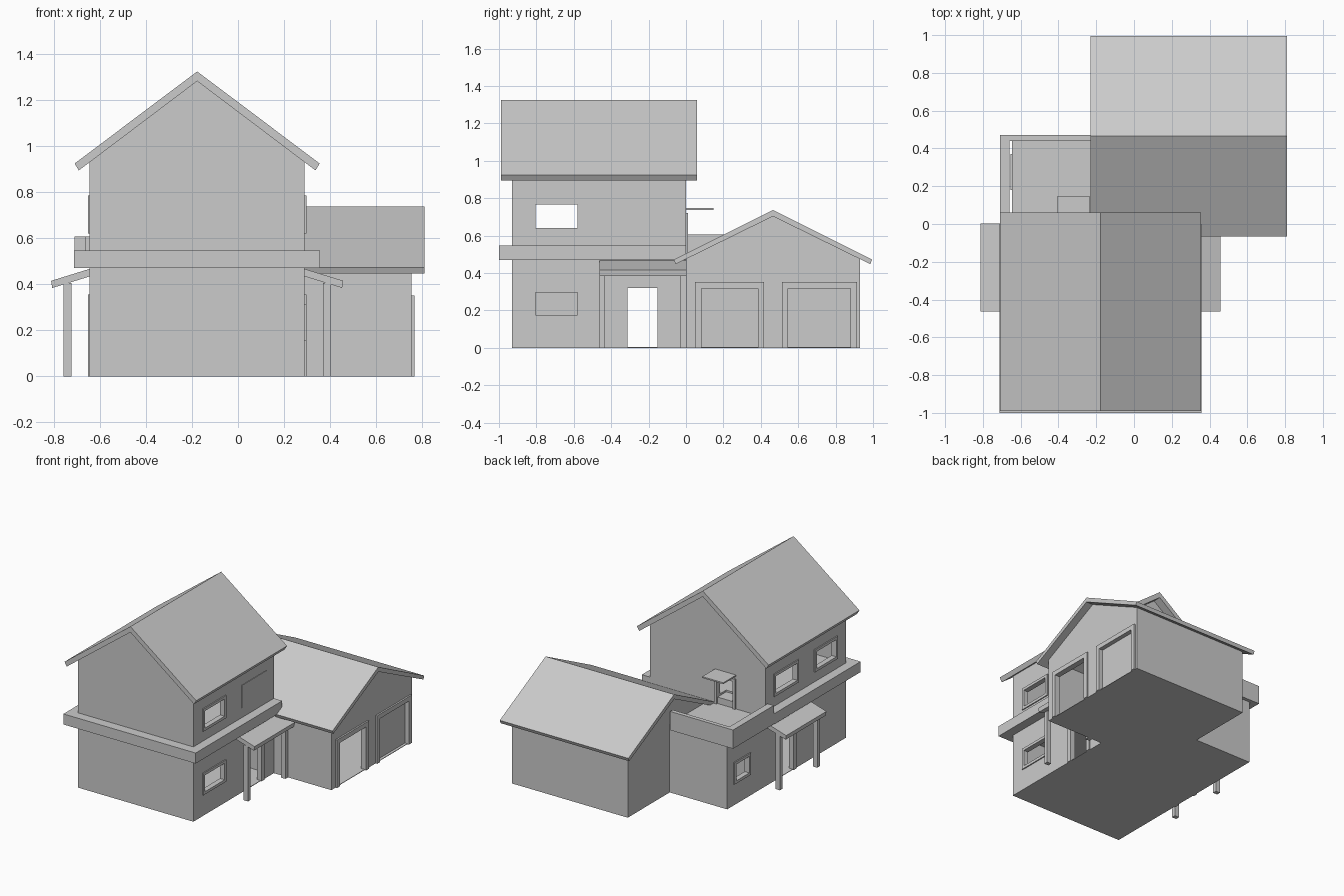
import bpy

if "Cube" in bpy.data.objects:
    bpy.data.objects.remove(bpy.data.objects["Cube"])

mat = bpy.data.materials.new("plain grey")
mat.use_nodes = True
GREY = (0.6, 0.6, 0.6, 1)
mat.diffuse_color = GREY
mat.node_tree.nodes["Principled BSDF"].inputs["Base Color"].default_value = GREY

CX = -0.1775      # centre line of the main house
HALF = 0.4675     # half width of the main house
T = 0.03          # wall thickness
LEFT, RIGHT = CX - HALF, CX + HALF
FRONT = -0.93


def prism(name, profile, axis, a, b):
    """Extrude a 2D profile from a to b; (x, z) along y or (y, z) along x."""
    def place(p, t):
        return (p[0], t, p[1]) if axis == "y" else (t, p[0], p[1])
    n = len(profile)
    verts = [place(p, t) for t in (a, b) for p in profile]
    faces = [list(range(n))[::-1], list(range(n, 2 * n))]
    faces += [[i, (i + 1) % n, n + (i + 1) % n, n + i] for i in range(n)]
    mesh = bpy.data.meshes.new(name)
    mesh.from_pydata(verts, [], faces)
    area = sum(p[0] * q[1] - q[0] * p[1]
               for p, q in zip(profile, profile[1:] + profile[:1]))
    if (area > 0) == (axis == "y"):
        mesh.flip_normals()
    mesh.materials.append(mat)
    ob = bpy.data.objects.new(name, mesh)
    bpy.context.collection.objects.link(ob)
    return ob


def box(name, x, y, z):
    pts = [(x[0], z[0]), (x[1], z[0]), (x[1], z[1]), (x[0], z[1])]
    return prism(name, pts, "y", *y)


def cut(target, cutter):
    """Subtract the cutter for good and remove it."""
    mod = target.modifiers.new("cut", "BOOLEAN")
    mod.operation, mod.solver, mod.object = "DIFFERENCE", "EXACT", cutter
    bpy.context.view_layer.objects.active = target
    bpy.ops.object.modifier_apply(modifier=mod.name)
    bpy.data.objects.remove(cutter)


def opening(wall, x, y, z):
    cut(wall, box("cutter", (x - 0.06, x + 0.06), y, z))


def frame(name, x, y, z, w, sill=True, out=0.008):
    """Trim around an opening in a wall that faces along x."""
    xs = (x - out, x + out)
    for tag, s in (("front", (y[0] - w, y[0])), ("back", (y[1], y[1] + w))):
        box(f"{name}_{tag}_jamb", xs, s, (z[0] - (w if sill else 0), z[1] + w))
    box(name + "_head", xs, y, (z[1], z[1] + w))
    if sill:
        box(name + "_sill", xs, y, (z[0] - w, z[0]))


def gable(c, half, base, eave, apex):
    return [(c - half, base), (c + half, base), (c + half, eave),
            (c, apex), (c - half, eave)]


def gable_roof(name, c, half, eave, apex, drop, kick, axis, a, b):
    """Chevron roof whose eave ends are cut square to the slope."""
    prof = [(c - half, eave), (c - half + kick, eave - drop * 0.72),
            (c, apex - drop), (c + half - kick, eave - drop * 0.72),
            (c + half, eave), (c, apex)]
    return prism(name, prof, axis, a, b)


# Hollow storeys
lower = box("lower_walls", (LEFT, RIGHT), (FRONT, 0), (0, 0.48))
cut(lower, box("cutter", (LEFT + T, RIGHT - T), (FRONT + T, -T), (0.004, 0.46)))

upper = prism("upper_walls", gable(CX, HALF, 0.53, 0.935, 1.285), "y", FRONT, 0)
cut(upper, prism("cutter", gable(CX, HALF - T, 0.56, 0.92, 1.25), "y",
                 FRONT + T, -T))

rear = box("rear_wing_walls", (LEFT, -0.15), (-0.01, 0.445), (0, 0.5))
cut(rear, box("cutter", (LEFT + T, -0.18), (0.01, 0.415), (0.004, 0.46)))

garage = prism("garage_walls", gable(0.465, 0.465, 0, 0.475, 0.705),
               "x", -0.18, 0.755)
cut(garage, prism("cutter", gable(0.465, 0.435, 0.004, 0.46, 0.67),
                  "x", -0.15, 0.725))

# Roofs
gable_roof("main_roof", CX, 0.5325, 0.925, 1.325, 0.042, 0.018, "y", -0.99, 0.06)
gable_roof("garage_roof", 0.465, 0.53, 0.472, 0.737, 0.034, 0.01,
           "x", -0.23, 0.81)

# Band between the storeys and balcony parapet
box("storey_band", (CX - 0.535, CX + 0.535), (-1.0, 0.0), (0.47, 0.547))
box("balcony_side_parapet", (-0.71, -0.66), (0, 0.47), (0.47, 0.607))
box("balcony_rear_parapet", (-0.66, -0.2), (0.44, 0.47), (0.47, 0.607))

# Balcony door with a thin canopy
DOOR_X, DOOR_Z = (-0.385, -0.255), (0.545, 0.7)
cut(upper, box("cutter", DOOR_X, (-0.1, 0.1), DOOR_Z))
for tag, x in (("left", DOOR_X[1]), ("right", DOOR_X[0] - 0.02)):
    box(f"balcony_door_{tag}_jamb", (x, x + 0.02), (-0.01, 0.012), (0.5, 0.72))
box("balcony_door_head", DOOR_X, (-0.01, 0.012), (0.7, 0.72))
box("balcony_canopy", (-0.405, -0.235), (-0.01, 0.148), (0.738, 0.748))

# Both sides: windows, entrance and porch
FRONT_WIN, BACK_WIN, UP_Z = (-0.805, -0.58), (-0.355, -0.11), (0.64, 0.765)
ENTRY, ENTRY_Z = (-0.312, -0.152), (0.004, 0.32)
LOW_Z = (0.175, 0.295)
for side, s in (("left", 1), ("right", -1)):
    wall_x = CX + s * HALF
    opening(upper, wall_x, FRONT_WIN, UP_Z)
    frame(f"{side}_upper_front_window", wall_x, FRONT_WIN, UP_Z, 0.02)
    opening(lower, wall_x, ENTRY, ENTRY_Z)
    frame(f"{side}_entry", wall_x, ENTRY, (0, 0.32), 0.035, sill=False)
    # Sloping porch roof and posts
    roof = [(CX + s * d, z) for d, z in ((HALF - 0.01, 0.47), (0.635, 0.415),
                                         (0.63, 0.384), (HALF - 0.01, 0.437))]
    prism(f"{side}_porch_roof", roof, "y", -0.462, 0.003)
    post_x = sorted((CX + s * 0.547, CX + s * 0.582))
    for tag, y in (("front", -0.462), ("back", -0.03)):
        box(f"{side}_porch_{tag}_post", post_x, (y, y + 0.03), (0, 0.405))

# Windows that differ between the sides
box("left_upper_back_window_blind", (RIGHT - 0.002, RIGHT + 0.004),
    (-0.374, -0.09), (0.62, 0.785))
opening(upper, LEFT, BACK_WIN, UP_Z)
frame("right_upper_back_window", LEFT, BACK_WIN, UP_Z, 0.02)
opening(lower, RIGHT, FRONT_WIN, LOW_Z)
frame("left_lower_window", RIGHT, FRONT_WIN, LOW_Z, 0.02)
opening(rear, LEFT, (0.2, 0.35), LOW_Z)
frame("rear_wing_window", LEFT, (0.2, 0.35), LOW_Z, 0.02)

# Garage doorways: the first open, the second closed by a recessed door
for name, y in (("open_garage_door", (0.082, 0.385)),
                ("closed_garage_door", (0.545, 0.88))):
    opening(garage, 0.755, y, (0.004, 0.318))
    frame(name, 0.755, y, (0, 0.318), 0.033, sill=False, out=0.012)
box("garage_door_panel", (0.725, 0.735), (0.54, 0.885), (0.002, 0.32))
